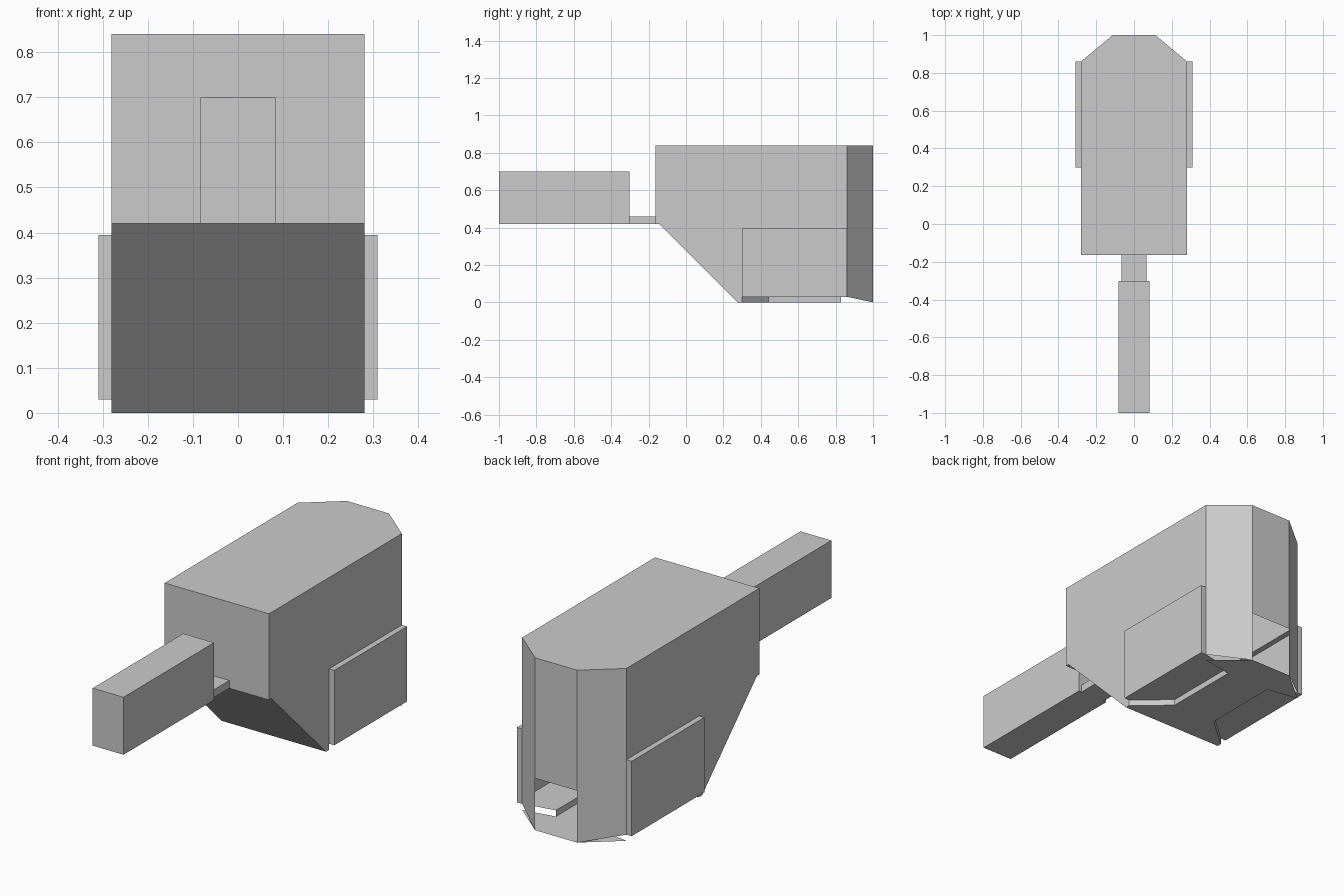
import bpy, bmesh
from mathutils import Vector

if "Cube" in bpy.data.objects:
    bpy.data.objects.remove(bpy.data.objects["Cube"])

W, WP, C = 0.281, 0.309, 0.113      # body half width, side panel half width, rear face half width
Y0, Y1, Y2 = -0.163, 0.86, 1.0      # front, chamfer start, rear
P0, PZ0, PZ1 = 0.30, 0.03, 0.395    # side panel start, bottom and top
TOP, MID = 0.84, 0.42
CENTRE = Vector((0, 0.4, 0.42))


def sheet(name, faces):
    """Half model (x >= 0) made of flat panels facing outwards, mirrored across x."""
    bm = bmesh.new()
    for pts in faces:
        f = bm.faces.new([bm.verts.new(p) for p in pts])
        f.normal_update()
        if f.normal.dot(f.calc_center_median() - CENTRE) < 0:
            f.normal_flip()
    bmesh.ops.remove_doubles(bm, verts=bm.verts, dist=0.0005)
    me = bpy.data.meshes.new(name)
    bm.to_mesh(me)
    bm.free()
    ob = bpy.data.objects.new(name, me)
    bpy.context.collection.objects.link(ob)
    mod = ob.modifiers.new("Mirror", "MIRROR")
    mod.use_clip = True
    return ob


def strip(y0, z0, y1, z1, w=W):
    """Panel from the centre line to half width w, between two side profile points."""
    return [(0, y0, z0), (w, y0, z0), (w, y1, z1), (0, y1, z1)]


def box(name, x, y0, y1, z0, z1):
    bpy.ops.mesh.primitive_cube_add(size=1, location=(0, (y0 + y1) / 2, (z0 + z1) / 2))
    ob = bpy.context.object
    ob.name = name
    ob.scale = (2 * x, y1 - y0, z1 - z0)
    return ob


# Body shell: the side wall is open behind the side panels, the rear is open at the bottom
side = [(Y0, TOP), (Y0, MID), (-0.145, MID), (0.277, 0), (P0, 0),
        (P0, PZ1), (Y1, PZ1), (Y1, TOP)]
sheet("body_shell", [
    [(0, Y0, TOP), (W, Y0, TOP), (W, Y1, TOP), (C, Y2, TOP), (0, Y2, TOP)],
    [(W, y, z) for y, z in side],
    strip(Y0, TOP, Y0, MID),
    strip(Y0, MID, -0.145, MID),
    strip(-0.145, MID, 0.277, 0),
    [(W, Y1, TOP), (W, Y1, PZ0), (C, Y2, 0), (C, Y2, TOP)],
    strip(Y2, TOP, Y2, 0.253, C),
])

# Floor with a notch on each side
notch = [(W, P0), (0.12, 0.44), (0.12, 0.83), (W, Y1)]
floor = [(0, 0.277), (W, 0.277)] + notch + [(C, Y2), (0, Y2)]
sheet("floor", [[(x, y, 0) for x, y in floor]])

# Raised ceiling and inner walls of the floor notches
sheet("floor_recess", [[(x, y, PZ0) for x, y in notch]] + [
    [(*a, 0), (*b, 0), (*b, PZ0), (*a, PZ0)] for a, b in zip(notch[:2], notch[1:3])])

# Side panels, hollow towards the body
sheet("side_panel", [
    [(WP, P0, PZ0), (WP, Y1, PZ0), (WP, Y1, PZ1), (WP, P0, PZ1)],
    *[[(W, P0, z), (WP, P0, z), (WP, Y1, z), (W, Y1, z)] for z in (PZ0, PZ1)],
    *[[(W, y, PZ0), (WP, y, PZ0), (WP, y, PZ1), (W, y, PZ1)] for y in (P0, Y1)],
])

# Front beam and its thin connector
box("front_beam", 0.083, -1.0, -0.303, MID, 0.70)
box("beam_connector", 0.067, -0.303, Y0, MID, 0.458)
